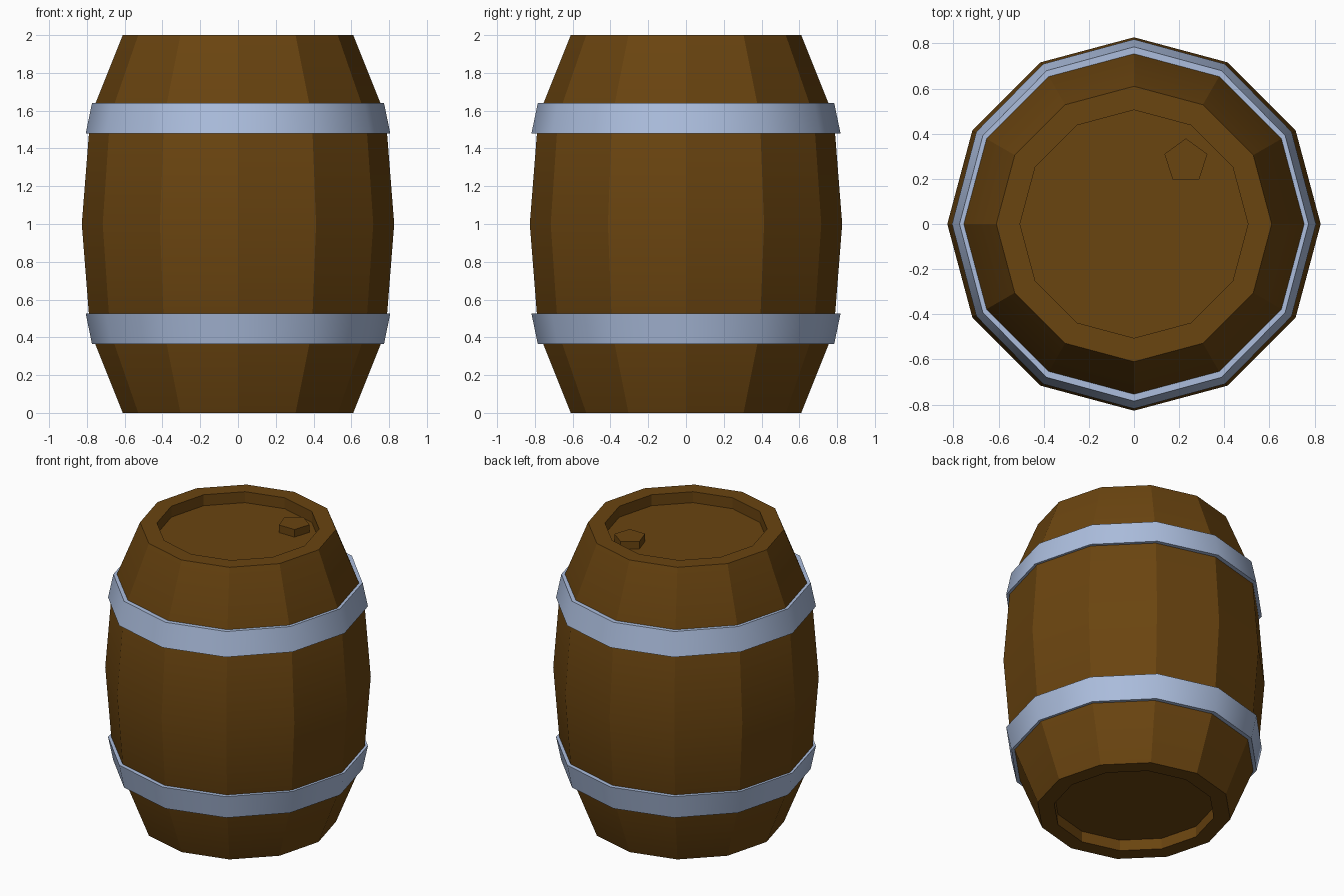
import bpy, bmesh, math

if "Cube" in bpy.data.objects:
    bpy.data.objects.remove(bpy.data.objects["Cube"])

def material(name, rgb):
    m = bpy.data.materials.new(name)
    m.diffuse_color = (*rgb, 1)
    m.use_nodes = True
    m.node_tree.nodes["Principled BSDF"].inputs["Base Color"].default_value = m.diffuse_color
    return m

wood = material("brown wood", (0.144, 0.058, 0.005))
steel = material("blue grey steel", (0.413, 0.515, 0.730))

def lathe(name, profile, mat, sides=12, closed=False, start=0.0, angle=20, scale_y=1.0, at=(0, 0, 0)):
    """Spin (radius, z) points round z; open profiles get a cap at each end."""
    bm = bmesh.new()
    rings = []
    for r, z in profile:
        ring = []
        for i in range(sides):
            a = start + 2 * math.pi * i / sides
            ring.append(bm.verts.new((r * math.cos(a), r * math.sin(a) * scale_y, z)))
        rings.append(ring)
    pairs = list(zip(rings, rings[1:]))
    if closed:
        pairs.append((rings[-1], rings[0]))
    else:
        bm.faces.new(rings[0])
        bm.faces.new(rings[-1])
    for lo, hi in pairs:
        for i in range(sides):
            j = (i + 1) % sides
            bm.faces.new((lo[i], lo[j], hi[j], hi[i]))
    bmesh.ops.recalc_face_normals(bm, faces=bm.faces)
    me = bpy.data.meshes.new(name)
    bm.to_mesh(me)
    bm.free()
    me.materials.append(mat)
    me.shade_smooth()
    me.set_sharp_from_angle(angle=math.radians(angle))
    ob = bpy.data.objects.new(name, me)
    ob.location = at
    bpy.context.collection.objects.link(ob)
    return ob

# Barrel body: bulging staves with a recessed head at both ends
half = [(0.505, 0.075), (0.505, 0), (0.61, 0), (0.782, 0.43)]
body = half + [(0.827, 1.0)] + [(r, 2 - z) for r, z in reversed(half)]
lathe("barrel_body", body, wood)

# Metal hoops, mirrored about the middle
hoop = [(0.73, 1.64), (0.773, 1.64), (0.806, 1.48), (0.76, 1.48)]
lathe("upper_hoop", hoop, steel, closed=True, angle=40, scale_y=1.015)
lathe("lower_hoop", [(r, 2.005 - z) for r, z in hoop], steel, closed=True, angle=40, scale_y=1.015)

# Five-sided bung on the top head
lathe("bung", [(0.1, -0.01), (0.1, 0.052)], wood, sides=5, start=math.pi / 2, at=(0.23, 0.279, 1.925))
